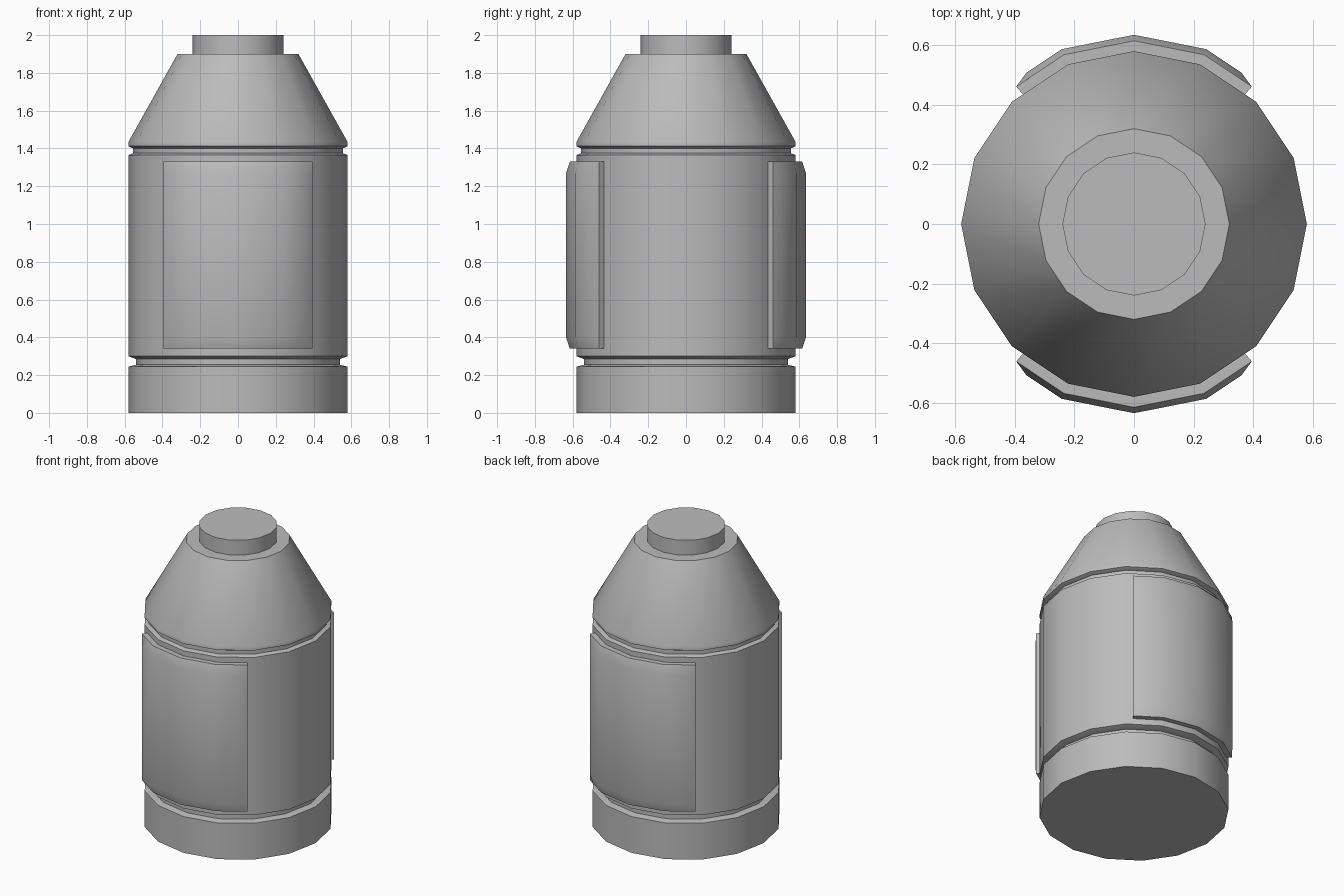
import bpy, bmesh
from math import sin, cos, radians, pi

cube = bpy.data.objects.get("Cube")
if cube:
    bpy.data.objects.remove(cube, do_unlink=True)

SIDES = 16
STEP = 360 / SIDES

grey = bpy.data.materials.new("plain grey")
grey.use_nodes = True
colour = (0.5, 0.5, 0.5, 1)
grey.diffuse_color = colour
grey.node_tree.nodes["Principled BSDF"].inputs["Base Color"].default_value = colour


def finish(name, bm, angle=30):
    bmesh.ops.recalc_face_normals(bm, faces=bm.faces)
    mesh = bpy.data.meshes.new(name)
    bm.to_mesh(mesh)
    bm.free()
    mesh.materials.append(grey)
    obj = bpy.data.objects.new(name, mesh)
    bpy.context.collection.objects.link(obj)
    bpy.ops.object.select_all(action="DESELECT")
    obj.select_set(True)
    bpy.context.view_layer.objects.active = obj
    bpy.ops.object.shade_smooth_by_angle(angle=radians(angle))
    return obj


def lathe(name, profile):
    """Turn (radius, height) pairs into a capped sixteen-sided solid."""
    bm = bmesh.new()
    rings = []
    for r, z in profile:
        rings.append([bm.verts.new((r * cos(2 * pi * i / SIDES), r * sin(2 * pi * i / SIDES), z))
                      for i in range(SIDES)])
    for low, high in zip(rings, rings[1:]):
        for i in range(SIDES):
            j = (i + 1) % SIDES
            bm.faces.new((low[i], low[j], high[j], high[i]))
    bm.faces.new(rings[0])
    bm.faces.new(rings[-1])
    return finish(name, bm)


def on_hull(radius, angle, z, side):
    """Point on a sixteen-sided prism, angle in degrees from the y axis."""
    middle = (abs(angle) // STEP + 0.5) * STEP
    r = radius * cos(radians(STEP / 2)) / cos(radians(abs(angle) - middle))
    return (r * sin(radians(angle)), side * r * cos(radians(angle)), z)


def panel(name, side):
    """Raised curved plate with a bevelled rim."""
    columns = (-40.6, -35.4, -22.5, 0, 22.5, 35.4, 40.6)
    rows = (0.34, 0.4, 1.27, 1.33)
    bm = bmesh.new()
    grid = []
    for z in rows:
        line = []
        for a in columns:
            rim = z in (rows[0], rows[-1]) or a in (columns[0], columns[-1])
            line.append(bm.verts.new(on_hull(0.615 if rim else 0.635, a, z, side)))
        grid.append(line)
    for low, high in zip(grid, grid[1:]):
        for i in range(len(columns) - 1):
            bm.faces.new((low[i], low[i + 1], high[i + 1], high[i]))
    # side walls running into the body
    rim_edges = [e for e in bm.edges if e.is_boundary]
    inner = {}
    for v in {v for e in rim_edges for v in e.verts}:
        inner[v] = bm.verts.new((v.co.x * 0.93, v.co.y * 0.93, v.co.z))
    for e in rim_edges:
        a, b = e.verts
        bm.faces.new((a, b, inner[b], inner[a]))
    bmesh.ops.recalc_face_normals(bm, faces=bm.faces)
    obj = finish(name, bm, 35)
    return obj


# main turned parts
lathe("base_ring", [(0.58, 0), (0.58, 0.245), (0.54, 0.255)])
lathe("lower_groove", [(0.54, 0.25), (0.54, 0.29)])
lathe("body", [(0.54, 0.285), (0.58, 0.3), (0.58, 1.365), (0.555, 1.375)])
lathe("upper_groove", [(0.555, 1.37), (0.555, 1.405)])
lathe("cone", [(0.555, 1.4), (0.58, 1.412), (0.58, 1.435), (0.32, 1.9)])
lathe("top_cap", [(0.24, 1.9), (0.24, 2.0)])

# raised plates
panel("front_panel", -1)
panel("back_panel", 1)
